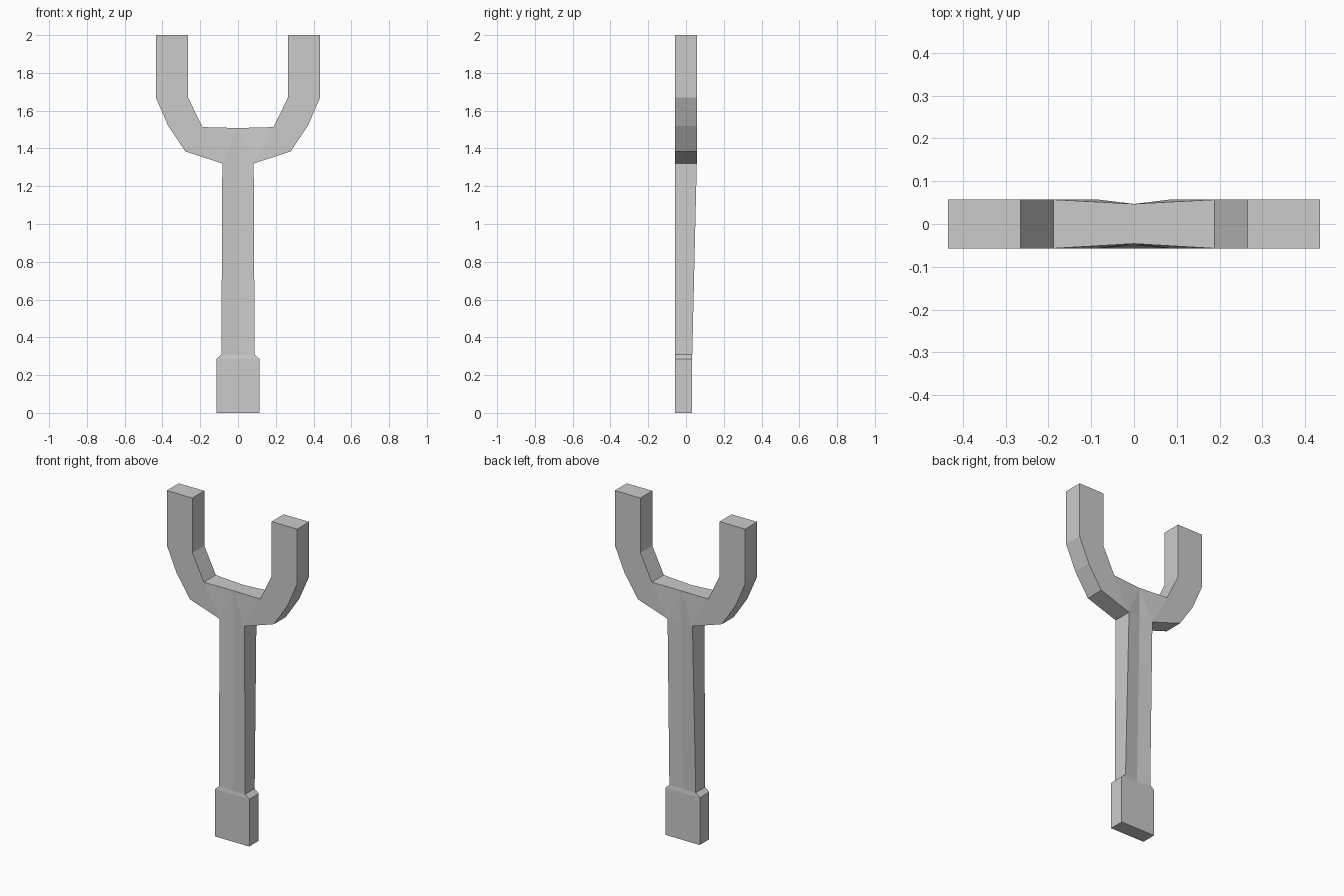
import bpy, bmesh

if "Cube" in bpy.data.objects:
    bpy.data.objects.remove(bpy.data.objects["Cube"])

F = -0.057  # flat front plane
# Points of the right half: x, z, front y, back y (centre line is slightly pinched)
P = {
    "c0": (0, 0, F, 0.033), "c1": (0, 0.285, F, 0.033),
    "c2": (0, 0.305, -0.05, 0.026), "c3": (0, 1.32, -0.046, 0.046),
    "c4": (0, 1.508, -0.046, 0.047),
    "o0": (0.115, 0, F, 0.033), "o1": (0.115, 0.285, F, 0.033),
    "o2": (0.088, 0.308, F, 0.033), "o3": (0.083, 1.32, F, 0.057),
    "o4": (0.28, 1.385, F, 0.057), "o5": (0.37, 1.52, F, 0.057),
    "o6": (0.435, 1.67, F, 0.057), "o7": (0.435, 2, F, 0.057),
    "i4": (0.188, 1.513, F, 0.057), "i6": (0.265, 1.67, F, 0.057),
    "i7": (0.265, 2, F, 0.057),
}
# Cross lines (inner, outer) from the grip up to the prong tip
STATIONS = [("c0", "o0"), ("c1", "o1"), ("c2", "o2"), ("c3", "o3"), ("c4", "o3"),
            ("i4", "o3"), ("i4", "o4"), ("i4", "o5"), ("i6", "o6"), ("i7", "o7")]

bm = bmesh.new()
front = {k: bm.verts.new((x, yf, z)) for k, (x, z, yf, yb) in P.items()}
back = {k: bm.verts.new((x, yb, z)) for k, (x, z, yf, yb) in P.items()}


def side(a, b):
    bm.faces.new((front[a], front[b], back[b], back[a]))


# Front and back skins plus the side walls
for (a, b), (c, d) in zip(STATIONS, STATIONS[1:]):
    ring = list(dict.fromkeys((a, b, d, c)))
    bm.faces.new([front[k] for k in ring])
    bm.faces.new([back[k] for k in reversed(ring)])
    if b != d:
        side(d, b)
    if a != c and not c.startswith("c"):
        side(a, c)
side("o0", "c0")  # grip bottom
side("i7", "o7")  # prong tip
bmesh.ops.recalc_face_normals(bm, faces=bm.faces)

mesh = bpy.data.meshes.new("slingshot_frame")
bm.to_mesh(mesh)
bm.free()
frame = bpy.data.objects.new("slingshot_frame", mesh)
bpy.context.collection.objects.link(frame)

# Left half
mirror = frame.modifiers.new("mirror", "MIRROR")
mirror.use_axis[0] = True
mirror.use_clip = True
mirror.merge_threshold = 0.0005
